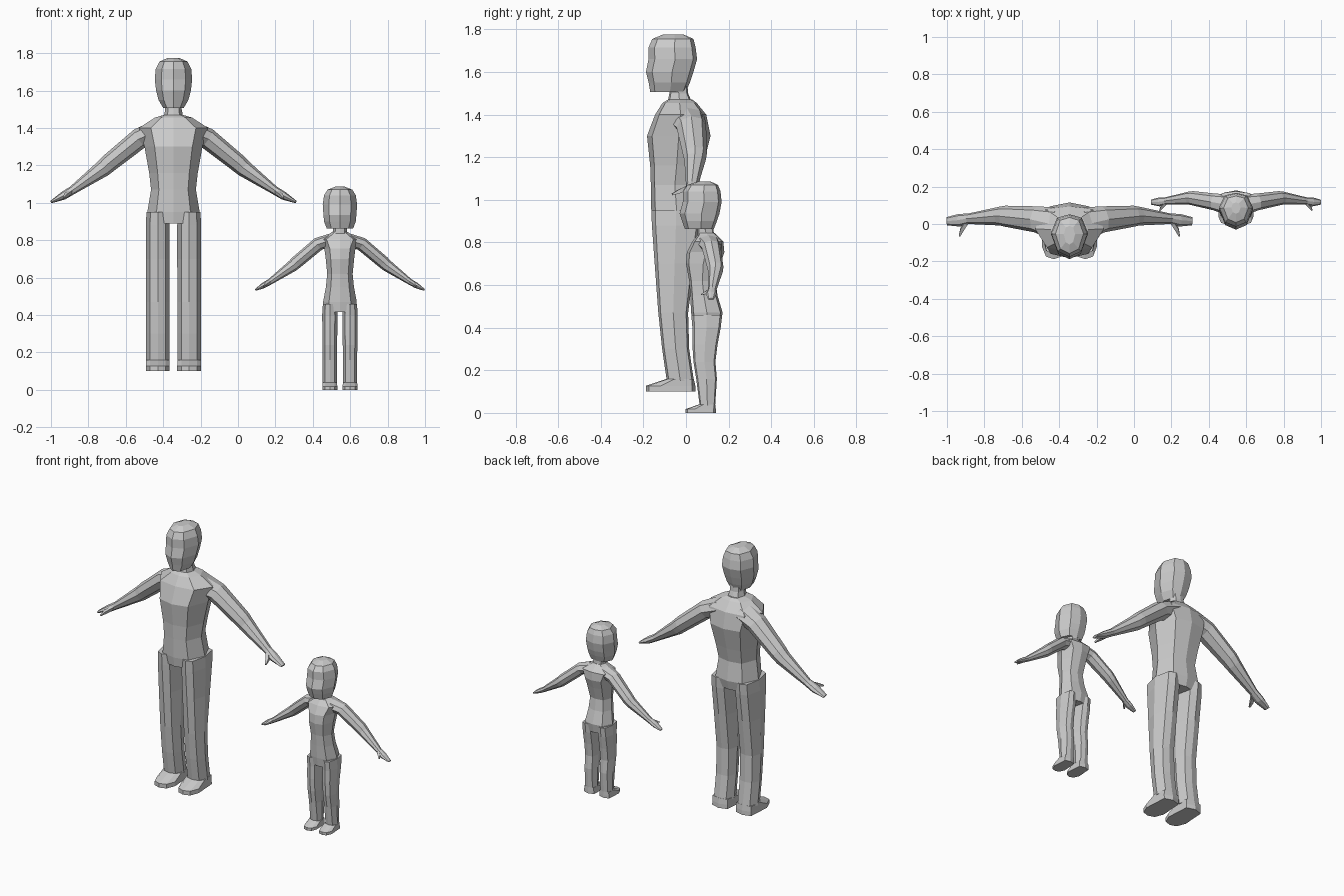
import bpy, bmesh
from mathutils import Vector
from math import cos, sin, pi

# Half outlines, front to back: (fraction of half width, fraction of depth)
BODY = [(0, 0), (.65, .08), (1, .5), (.68, .93), (0, 1)]
HEAD = [(0, 0), (.65, .13), (1, .55), (.66, .92), (0, 1)]
FOOT = [(0, 0), (.65, .06), (1, .3), (.85, .93), (0, 1)]


def loft(name, rings):
    """Flat-faced skin through rings of points, capped at both ends."""
    bm = bmesh.new()
    loops = [[bm.verts.new(p) for p in ring] for ring in rings]
    n = len(loops[0])
    for a, b in zip(loops, loops[1:]):
        for i in range(n):
            j = (i + 1) % n
            bm.faces.new((a[i], a[j], b[j], b[i]))
    bm.faces.new(loops[0])
    bm.faces.new(loops[-1])
    bmesh.ops.recalc_face_normals(bm, faces=bm.faces)
    mesh = bpy.data.meshes.new(name)
    bm.to_mesh(mesh)
    bm.free()
    obj = bpy.data.objects.new(name, mesh)
    bpy.context.collection.objects.link(obj)


def stack(name, cx, levels, shape=BODY):
    """Horizontal sections: (z, half width, front y, back y)."""
    rings = []
    for z, w, yf, yb in levels:
        right = [(cx + u * w, yf + t * (yb - yf), z) for u, t in shape]
        left = [(cx - u * w, yf + t * (yb - yf), z) for u, t in shape[-2:0:-1]]
        rings.append(right + left)
    loft(name, rings)


def limb(name, cx, side, path, sides=8):
    """Tube along a path: (x offset, y, z, half height, half depth)."""
    pts = [Vector(p[:3]) for p in path]
    rings = []
    for i, p in enumerate(path):
        d = (pts[min(i + 1, len(pts) - 1)] - pts[max(i - 1, 0)]).normalized()
        across = Vector((0, 1, 0))
        across = (across - d * across.dot(d)).normalized()
        up = d.cross(across)
        ring = []
        for k in range(sides):
            a = 2 * pi * k / sides
            q = pts[i] + up * p[3] * cos(a) + across * p[4] * sin(a)
            ring.append((cx + side * q.x, q.y, q.z))
        rings.append(ring)
    loft(name, rings)


def figure(label, cx, torso, neck, head, arm, thumb, leg_x, leg, foot):
    stack(label + "_torso", cx, torso)
    stack(label + "_neck", cx, neck)
    stack(label + "_head", cx, head, HEAD)
    for side, word in ((1, "left"), (-1, "right")):
        limb(f"{label}_{word}_arm", cx, side, arm)
        limb(f"{label}_{word}_thumb", cx, side, thumb, 4)
        stack(f"{label}_{word}_leg", cx + side * leg_x, leg)
        stack(f"{label}_{word}_foot", cx + side * leg_x, foot, FOOT)


# Tall figure
figure(
    "adult", -.345,
    torso=[(.89, .135, -.155, .06), (.95, .14, -.163, .075), (1.07, .12, -.165, .06),
           (1.16, .13, -.168, .08), (1.3, .155, -.183, .115), (1.4, .185, -.145, .095),
           (1.455, .1, -.11, .05), (1.47, .05, -.085, .03)],
    neck=[(1.44, .055, -.09, .035), (1.5, .044, -.078, .01), (1.56, .044, -.075, .005)],
    head=[(1.507, .055, -.168, .0), (1.55, .08, -.175, .018), (1.6, .093, -.188, .035),
          (1.66, .1, -.176, .052), (1.715, .095, -.176, .045), (1.755, .075, -.158, .035),
          (1.775, .03, -.11, -.01)],
    arm=[(.08, .0, 1.385, .06, .09), (.18, .025, 1.345, .056, .07),
         (.345, .042, 1.212, .049, .056), (.375, .042, 1.185, .046, .05),
         (.54, .028, 1.067, .023, .028), (.59, .02, 1.037, .022, .034),
         (.655, .015, 1.004, .007, .022)],
    thumb=[(.55, .01, 1.058, .014, .014), (.575, -.03, 1.04, .013, .014),
           (.588, -.065, 1.025, .005, .006)],
    leg_x=.084,
    leg=[(.95, .06, -.163, .07), (.88, .064, -.16, .065), (.7, .064, -.147, .04),
         (.47, .063, -.13, .01), (.3, .063, -.112, .015), (.15, .063, -.09, .037)],
    foot=[(.1, .064, -.188, .045), (.127, .064, -.188, .044), (.16, .062, -.09, .036)])

# Small figure
figure(
    "child", .545,
    torso=[(.415, .086, .032, .162), (.47, .09, .024, .172), (.55, .075, .02, .148),
           (.62, .068, .015, .138), (.7, .076, .0, .162), (.755, .083, .004, .18),
           (.805, .11, .03, .175), (.835, .055, .055, .145), (.845, .04, .06, .135)],
    neck=[(.82, .042, .055, .14), (.85, .038, .055, .13), (.91, .038, .055, .128)],
    head=[(.862, .07, -.005, .13), (.9, .085, -.018, .145), (.935, .088, -.03, .157),
          (.99, .092, -.015, .167), (1.04, .085, -.014, .162), (1.07, .066, .008, .15),
          (1.086, .025, .055, .115)],
    arm=[(.05, .105, .8, .035, .055), (.115, .118, .78, .036, .045),
         (.232, .138, .682, .034, .038), (.252, .138, .664, .032, .035),
         (.375, .123, .577, .016, .02), (.41, .118, .557, .015, .024),
         (.452, .117, .534, .005, .014)],
    thumb=[(.375, .112, .577, .01, .01), (.397, .09, .563, .009, .009),
           (.408, .072, .555, .003, .004)],
    leg_x=.054,
    leg=[(.46, .037, .025, .17), (.4, .041, .03, .163), (.32, .04, .03, .148),
         (.24, .039, .035, .138), (.16, .038, .048, .145), (.035, .038, .064, .137)],
    foot=[(0, .04, -.002, .14), (.018, .04, -.002, .14), (.04, .038, .062, .137)])
